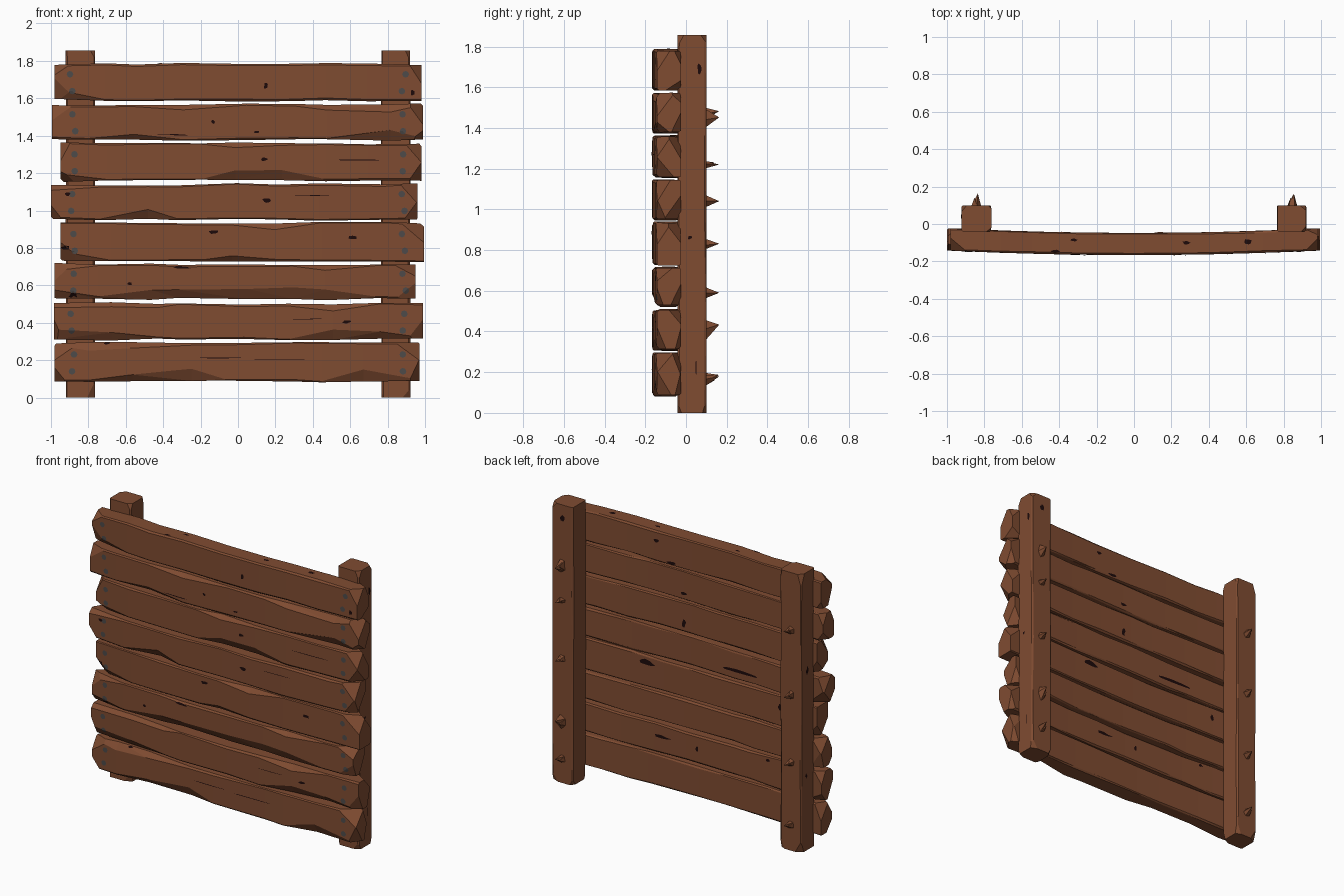
import bpy, bmesh, math, random
from mathutils import Vector
from mathutils.bvhtree import BVHTree

if "Cube" in bpy.data.objects:
    bpy.data.objects.remove(bpy.data.objects["Cube"])

random.seed(11)
R = random.uniform


def material(name, rgb):
    m = bpy.data.materials.new(name)
    m.diffuse_color = (*rgb, 1)
    m.use_nodes = True
    m.node_tree.nodes["Principled BSDF"].inputs["Base Color"].default_value = m.diffuse_color
    return m


WOOD = material("brown wood", (0.215, 0.072, 0.031))
KNOT = material("dark knot", (0.012, 0.003, 0.003))
IRON = material("grey iron", (0.075, 0.07, 0.068))
all_verts, all_faces = [], []          # wood surface, for laying details on it


def finish(name, bm, mat):
    me = bpy.data.meshes.new(name)
    bm.to_mesh(me)
    bm.free()
    me.materials.append(mat)
    ob = bpy.data.objects.new(name, me)
    bpy.context.collection.objects.link(ob)
    return ob


def hewn(name, u, y, v, steps, bow, wave, chip, cuts, upright=False):
    """Rough-cut timber lofted along u, with chipped edges and broken corners."""
    bm = bmesh.new()
    rings = []
    for i in range(steps + 1):
        t = i / steps
        if 0 < i < steps:
            t += R(-0.3, 0.3) / steps
        pu = u[0] + (u[1] - u[0]) * t
        b = bow * (2 * t - 1) ** 2
        y0, y1 = y[0] + b, y[1] + b
        v0, v1 = v[0] + R(0, wave), v[1] - R(0, wave)

        def c():
            return R(0.004, 0.012)
        low = R(0.4, 1) * chip if random.random() < 0.35 else c()
        top = R(0.3, 0.7) * chip if random.random() < 0.2 else c()
        pts = [(y0, v0 + low), (y0 + min(low, 0.035), v0), (y1 - c(), v0), (y1, v0 + c()),
               (y1, v1 - c()), (y1 - c(), v1), (y0 + min(top, 0.03), v1), (y0, v1 - top)]
        rings.append([bm.verts.new((pu, a, z)) for a, z in pts])
    for a, b in zip(rings, rings[1:]):
        for k in range(8):
            n = (k + 1) % 8
            bm.faces.new((a[k], a[n], b[n], b[k]))
    bm.faces.new(rings[0])
    bm.faces.new(rings[-1][::-1])
    bmesh.ops.triangulate(bm, faces=bm.faces[:])
    # slice broken corners off both ends
    for end, su in ((u[0], -1), (u[1], 1)):
        for sy in (-1, 1):
            for sv in (-1, 1):
                if random.random() > 0.75:
                    continue
                corner = Vector((end, (y[0] if sy < 0 else y[1]) + bow, v[0] if sv < 0 else v[1]))
                a, b, d = (R(*r) for r in cuts)
                res = bmesh.ops.bisect_plane(
                    bm, geom=bm.verts[:] + bm.edges[:] + bm.faces[:],
                    plane_co=corner - Vector((su * a, 0, 0)),
                    plane_no=Vector((su / a, sy / b, sv / d)).normalized(), clear_outer=True)
                edges = [e for e in res["geom_cut"] if isinstance(e, bmesh.types.BMEdge)]
                bmesh.ops.holes_fill(bm, edges=edges, sides=0)
    if upright:
        for vert in bm.verts:
            vert.co = Vector((vert.co.z, vert.co.y, vert.co.x))
    bmesh.ops.triangulate(bm, faces=bm.faces[:])
    bmesh.ops.recalc_face_normals(bm, faces=bm.faces[:])
    bm.verts.index_update()
    base = len(all_verts)
    all_verts.extend(w.co.copy() for w in bm.verts)
    all_faces.extend([w.index + base for w in f.verts] for f in bm.faces)
    finish(name, bm, WOOD)


# planks, bottom to top: x range, z range
PLANKS = [(-0.98, 0.97, 0.08, 0.297), (-0.985, 0.99, 0.302, 0.51), (-0.98, 0.95, 0.52, 0.72),
          (-0.95, 0.995, 0.725, 0.94), (-1.0, 0.96, 0.945, 1.147), (-0.95, 0.98, 1.152, 1.365),
          (-0.995, 0.99, 1.37, 1.575), (-0.98, 0.98, 1.583, 1.79)]
for n, (x0, x1, z0, z1) in enumerate(PLANKS):
    hewn(f"plank_{n + 1}", (x0, x1), (-0.166, -0.048), (z0, z1), 8, 0.024, 0.014, 0.065,
         ((0.04, 0.13), (0.03, 0.09), (0.05, 0.13)))

# upright posts
for side, s in (("left", -1), ("right", 1)):
    hewn(f"{side}_post", (0, 1.856), (-0.042, 0.1), (s * 0.843 - 0.08, s * 0.843 + 0.08), 4,
         0, 0.004, 0.01, ((0.03, 0.1), (0.015, 0.04), (0.015, 0.05)), upright=True)

# splinters where the nails come through the posts
SPLINTERS = [(-1, 1.47, 0.03), (-1, 1.04, 0.03), (-1, 0.59, 0.028), (-1, 0.17, 0.028),
             (1, 1.45, 0.05), (1, 1.22, 0.02), (1, 0.83, 0.028), (1, 0.41, 0.055), (1, 0.16, 0.028)]
for n, (s, z, r) in enumerate(SPLINTERS):
    bm = bmesh.new()
    ring = []
    for k in range(5):
        a = k * math.tau / 5 + R(-0.3, 0.3)
        ring.append(bm.verts.new((s * 0.845 + 0.028 * math.cos(a), 0.095, z + r * math.sin(a))))
    for dx, dy in ((-0.008, 0.045), (0.01, 0.068)):
        tip = bm.verts.new((s * 0.845 + dx, 0.095 + dy, z + R(-0.2, 0.7) * r))
        for k in range(5):
            bm.faces.new((ring[k], tip, ring[(k + 1) % 5]))
    bmesh.ops.recalc_face_normals(bm, faces=bm.faces[:])
    finish(f"splinter_{n + 1}", bm, WOOD)

tree = BVHTree.FromPolygons(all_verts, all_faces)


def lay(name, items, facing, mat, sides=9, rough=0.35):
    """Thin patches (a, b, width, height) projected onto the wood along one axis."""
    d = Vector(facing)
    bm = bmesh.new()
    for a, b, w, h in items:
        def place(p, q):
            if d.y:
                o = Vector((p, 0, q))
            elif d.z:
                o = Vector((p, q, 1))
            else:
                o = Vector((0, p, q))
            hit = tree.ray_cast(o + d * 3, -d)[0]
            return bm.verts.new(hit + d * 0.003) if hit else None
        mid = place(a, b)
        ring = []
        for k in range(sides):
            t = k * math.tau / sides
            f = 0.5 * (1 + R(-rough, rough))
            ring.append(place(a + w * f * math.cos(t), b + h * f * math.sin(t)))
        for k in range(sides):
            tri = (mid, ring[k], ring[(k + 1) % sides])
            if None in tri or max((tri[0].co - p.co).length for p in tri) > max(w, h):
                continue
            face = bm.faces.new(tri)
            face.normal_update()
            if face.normal.dot(d) < 0:
                face.normal_flip()
    finish(name, bm, mat)


# dark knots and cracks
lay("front_knots", [(0.15, 1.665, 0.025, 0.03), (-0.135, 1.475, 0.02, 0.02), (0.14, 1.275, 0.035, 0.02),
                    (0.15, 1.055, 0.04, 0.025), (-0.13, 0.885, 0.045, 0.02), (-0.58, 0.61, 0.025, 0.018),
                    (0.58, 0.405, 0.045, 0.02), (-0.3, 0.695, 0.09, 0.015), (0.61, 0.855, 0.05, 0.018),
                    (-0.925, 0.80, 0.05, 0.025), (-0.88, 0.545, 0.05, 0.03), (0.935, 1.63, 0.025, 0.03),
                    (-0.91, 1.09, 0.03, 0.02), (0.1, 1.42, 0.025, 0.012), (-0.7, 0.29, 0.04, 0.012)],
    (0, -1, 0), KNOT)
lay("front_cracks", [(-0.1, 0.212, 0.28, 0.005), (0.2, 0.205, 0.3, 0.005), (-0.35, 1.405, 0.2, 0.006),
                     (0.4, 1.08, 0.2, 0.004), (0.62, 1.27, 0.25, 0.004), (0.35, 0.42, 0.2, 0.004)],
    (0, -1, 0), KNOT)
lay("back_knots", [(0.32, 0.89, 0.13, 0.04), (-0.36, 1.01, 0.22, 0.022), (0.05, 1.42, 0.04, 0.02),
                   (0.14, 1.6, 0.07, 0.022), (-0.58, 0.48, 0.03, 0.025), (-0.05, 0.41, 0.025, 0.03),
                   (-0.67, 0.86, 0.025, 0.04), (0.25, 1.72, 0.04, 0.02), (0.05, 1.22, 0.03, 0.05),
                   (0.2, 0.42, 0.12, 0.02), (0.84, 1.77, 0.03, 0.05)], (0, 1, 0), KNOT)
lay("top_knots", [(-0.32, -0.085, 0.03, 0.015), (0.28, -0.1, 0.035, 0.025), (0.61, -0.095, 0.05, 0.03),
                  (-0.42, -0.145, 0.07, 0.012)], (0, 0, 1), KNOT)
lay("right_post_knots", [(0.065, 1.69, 0.02, 0.05), (0.02, 0.86, 0.02, 0.015), (0.05, 0.22, 0.006, 0.1)],
    (1, 0, 0), KNOT)
lay("left_post_knots", [(0.04, 1.2, 0.02, 0.05), (0.05, 0.5, 0.02, 0.03)], (-1, 0, 0), KNOT)

# nail heads, two at each end of each plank
nails = [(s * R(0.87, 0.9), (z0 + z1) / 2 + o, 0.036, 0.036)
         for _, _, z0, z1 in PLANKS for s in (-1, 1) for o in (-0.048, 0.042)]
lay("nail_heads", nails, (0, -1, 0), IRON, sides=8, rough=0.03)
